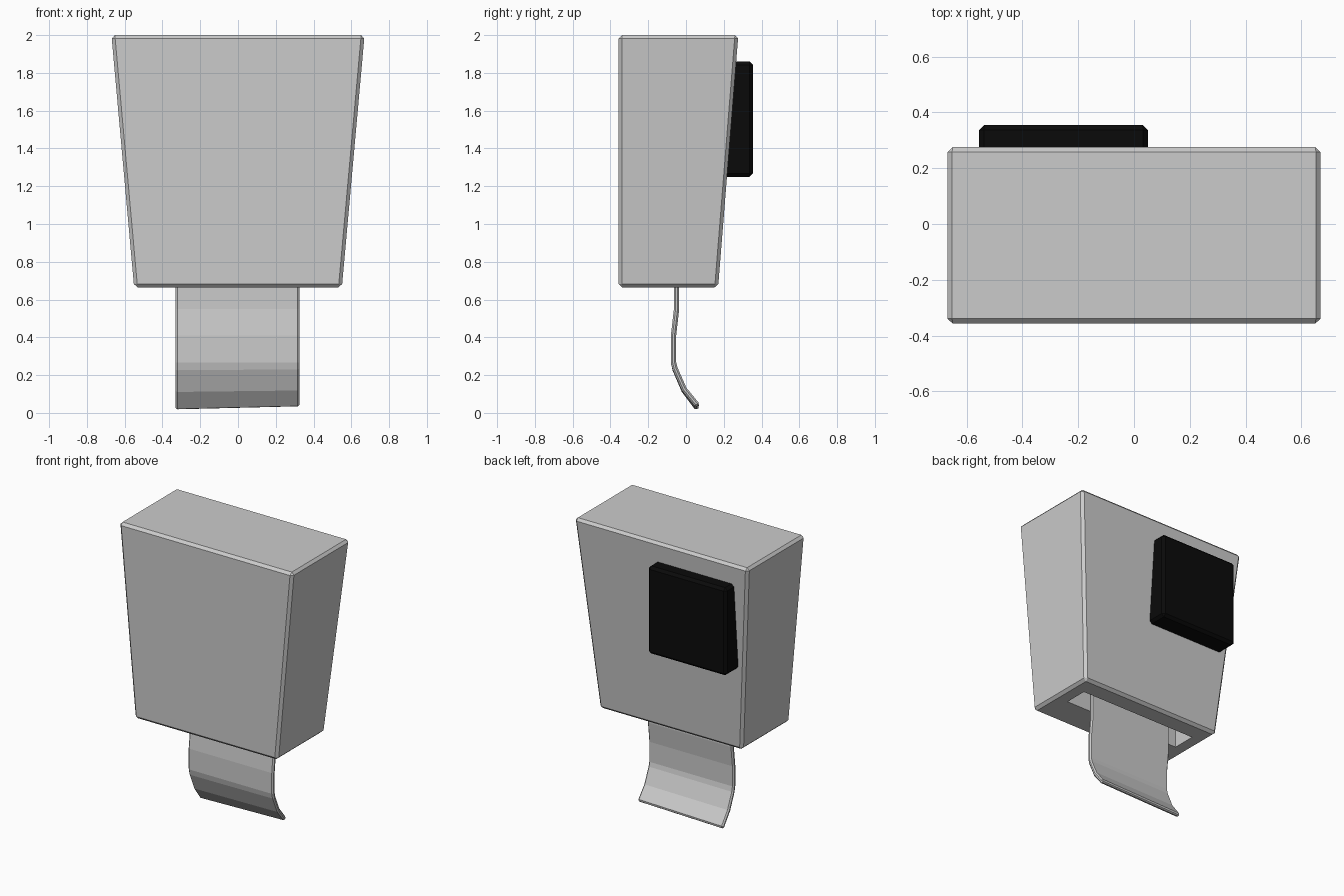
import bpy, bmesh

if "Cube" in bpy.data.objects:
    bpy.data.objects.remove(bpy.data.objects["Cube"])


def finish(bm, name):
    bmesh.ops.recalc_face_normals(bm, faces=bm.faces)
    mesh = bpy.data.meshes.new(name)
    bm.to_mesh(mesh)
    bm.free()
    obj = bpy.data.objects.new(name, mesh)
    bpy.context.collection.objects.link(obj)
    return obj


def bevelled_block(bottom, top, z0, z1, bevel):
    """Tapered block; bottom and top are (x0, x1, y0, y1) rectangles."""
    bm = bmesh.new()
    bmesh.ops.create_cube(bm, size=2)
    for v in bm.verts:
        x0, x1, y0, y1 = top if v.co.z > 0 else bottom
        v.co = (x1 if v.co.x > 0 else x0,
                y1 if v.co.y > 0 else y0,
                z1 if v.co.z > 0 else z0)
    bmesh.ops.bevel(bm, geom=bm.edges[:], offset=bevel, segments=1,
                    affect='EDGES', profile=0.5)
    return bm


# Tapered dispenser housing with a slot sunk into its underside
bm = bevelled_block((-0.55, 0.55, -0.357, 0.17), (-0.67, 0.67, -0.357, 0.277),
                    0.665, 2.0, 0.018)
bm.normal_update()
base = min(bm.faces, key=lambda f: f.calc_center_median().z)
bmesh.ops.inset_region(bm, faces=[base], thickness=0.05)
for v in base.verts:
    v.co.x = 0.455 if v.co.x > 0 else -0.455
    v.co.y = 0.04 if v.co.y > -0.09 else -0.125
roof = bmesh.ops.extrude_discrete_faces(bm, faces=[base])["faces"][0]
for v in roof.verts:
    v.co.z += 0.2
finish(bm, "dispenser_housing")

# Black sensor pad on the back
pad = finish(bevelled_block((-0.555, 0.05, 0.14, 0.355),
                            (-0.555, 0.05, 0.14, 0.355), 1.25, 1.86, 0.018),
             "back_pad")
black = bpy.data.materials.new("black_plastic")
black.diffuse_color = (0.003, 0.003, 0.003, 1)
black.use_nodes = True
black.node_tree.nodes["Principled BSDF"].inputs["Base Color"].default_value = black.diffuse_color
pad.data.materials.append(black)

# Curled paper sheet: (y, z, rise of the right edge)
profile = [(-0.05, 0.8, 0), (-0.05, 0.55, 0), (-0.066, 0.41, 0),
           (-0.066, 0.268, 0), (-0.058, 0.23, 0.005),
           (-0.01, 0.118, 0.008), (0.062, 0.022, 0.016)]
bm = bmesh.new()
rows = [[bm.verts.new((-0.33, y, z)), bm.verts.new((0.325, y, z + rise))]
        for y, z, rise in profile]
for a, b in zip(rows, rows[1:]):
    bm.faces.new((a[0], a[1], b[1], b[0]))
sheet = finish(bm, "paper_sheet")
thick = sheet.modifiers.new("thickness", 'SOLIDIFY')
thick.thickness = 0.028
thick.offset = 0
thick.use_even_offset = True
edge = sheet.modifiers.new("soft_edge", 'BEVEL')
edge.width = 0.009
edge.segments = 1
edge.limit_method = 'ANGLE'
edge.angle_limit = 1.05
